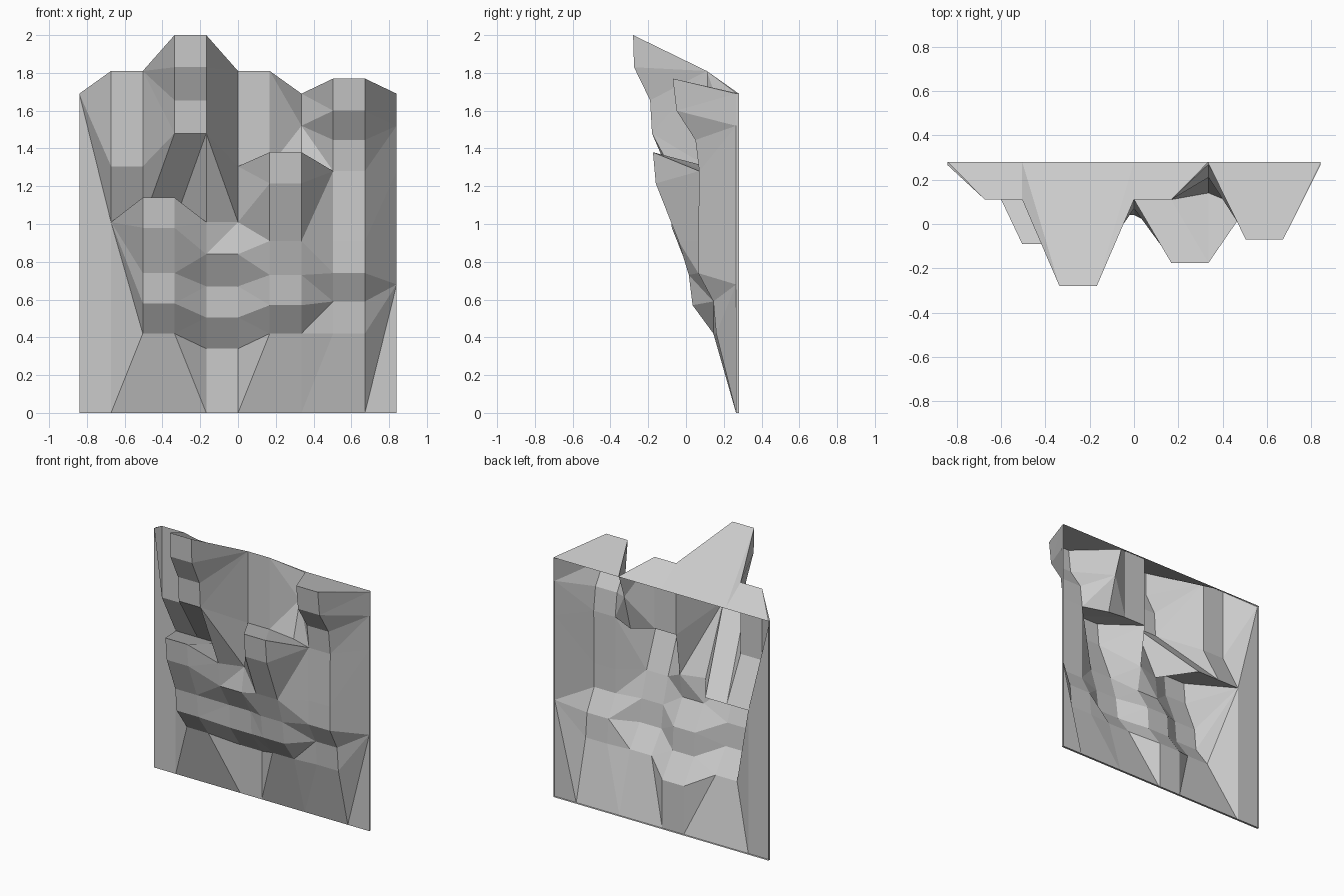
import bpy, bmesh

if "Cube" in bpy.data.objects:
    bpy.data.objects.remove(bpy.data.objects["Cube"])

STEP, BACK, EDGE = 0.168, 0.28, 0.265   # column spacing, rear plane, side depth
RIM_TOP, RIM_LOW = (1.69, BACK), (0, BACK)
FOOT = (0, EDGE)

# Column profiles as (z, y), top to bottom: upper rock, then lower rock below the ledge
rim = ([(1.69, BACK), (1.01, BACK)], [(1.01, BACK), RIM_LOW])
flat = ([(1.69, EDGE), (1.01, EDGE)], [(1.01, EDGE), FOOT])
shoulder = [(1.81, .11), (1.305, .11), (1.01, EDGE)]
peak = [(2, -.28), (1.83, -.275), (1.655, -.19), (1.48, -.18)]
low_ledge = [(1.14, -.09), (.98, -.075), (.74, .02), (.58, .035), (.42, .15), FOOT]
gully = [(.84, .04), (.67, .14), (.505, .15), (.34, EDGE), FOOT]
high_ledge = [(1.38, -.175), (1.215, -.16), (.91, -.04), (.73, .015), (.57, .035), (.42, .145), FOOT]
pillar = ([(1.77, -.07), (1.6, -.05), (1.445, .05), (1.28, .07)],
          [(1.28, .07), (.91, .065), (.74, .065), (.59, .145), (.42, .16), FOOT])
side = ([(1.69, EDGE), (1.52, EDGE), (1.28, EDGE)], [(1.28, EDGE), (.68, EDGE), FOOT])

left_half = [
    (-5, rim), (-5, flat),
    (-4, (shoulder, [(1.01, EDGE), (.34, EDGE), FOOT])),
    (-3, (shoulder, low_ledge)),
    (-2, (peak + [(1.01, EDGE)], low_ledge)),
    (-1, (peak + [(1.01, .02)], [(1.01, .02)] + gully)),
    (0, (shoulder[:2] + [(1.01, .07)], [(1.01, .07)] + gully)),
]
right_half = [
    (0, (shoulder[:2], [(1.305, .11), (1.01, .07)] + gully)),
    (1, (shoulder[:2], high_ledge)),
    (2, ([(1.69, .27), (1.52, .21), (1.27, .14)], high_ledge)),
    (3, pillar), (4, pillar), (5, side), (5, rim),
]

bm = bmesh.new()


def bridge(xa, a, xb, b):
    """Join two vertical profiles with triangles, stepping down by height."""
    va = [bm.verts.new((xa, y, z)) for z, y in a]
    vb = [bm.verts.new((xb, y, z)) for z, y in b]
    i = j = 0
    while i < len(a) - 1 or j < len(b) - 1:
        if j == len(b) - 1:
            step_a = True
        elif i == len(a) - 1:
            step_a = False
        else:
            step_a = (a[i + 1][0], -a[i][0]) >= (b[j + 1][0], -b[j][0])
        if step_a:
            bm.faces.new((va[i], va[i + 1], vb[j]))
            i += 1
        else:
            bm.faces.new((va[i], vb[j + 1], vb[j]))
            j += 1


# Rock face: top cap, upper rock, ledge, lower rock and foot strip for each column pair
for half in (left_half, right_half):
    for (ca, (ua, la)), (cb, (ub, lb)) in zip(half, half[1:]):
        xa, xb = ca * STEP, cb * STEP
        bridge(xa, [RIM_TOP, ua[0]], xb, [RIM_TOP, ub[0]])
        bridge(xa, ua, xb, ub)
        bridge(xa, [ua[-1], la[0]], xb, [ub[-1], lb[0]])
        bridge(xa, la, xb, lb)
        bridge(xa, [la[-1], RIM_LOW], xb, [lb[-1], RIM_LOW])

bmesh.ops.remove_doubles(bm, verts=bm.verts, dist=0.0005)
bmesh.ops.dissolve_degenerate(bm, edges=bm.edges, dist=0.0005)

mesh = bpy.data.meshes.new("cliff_wall")
bm.to_mesh(mesh)
bm.free()
bpy.context.collection.objects.link(bpy.data.objects.new("cliff_wall", mesh))
